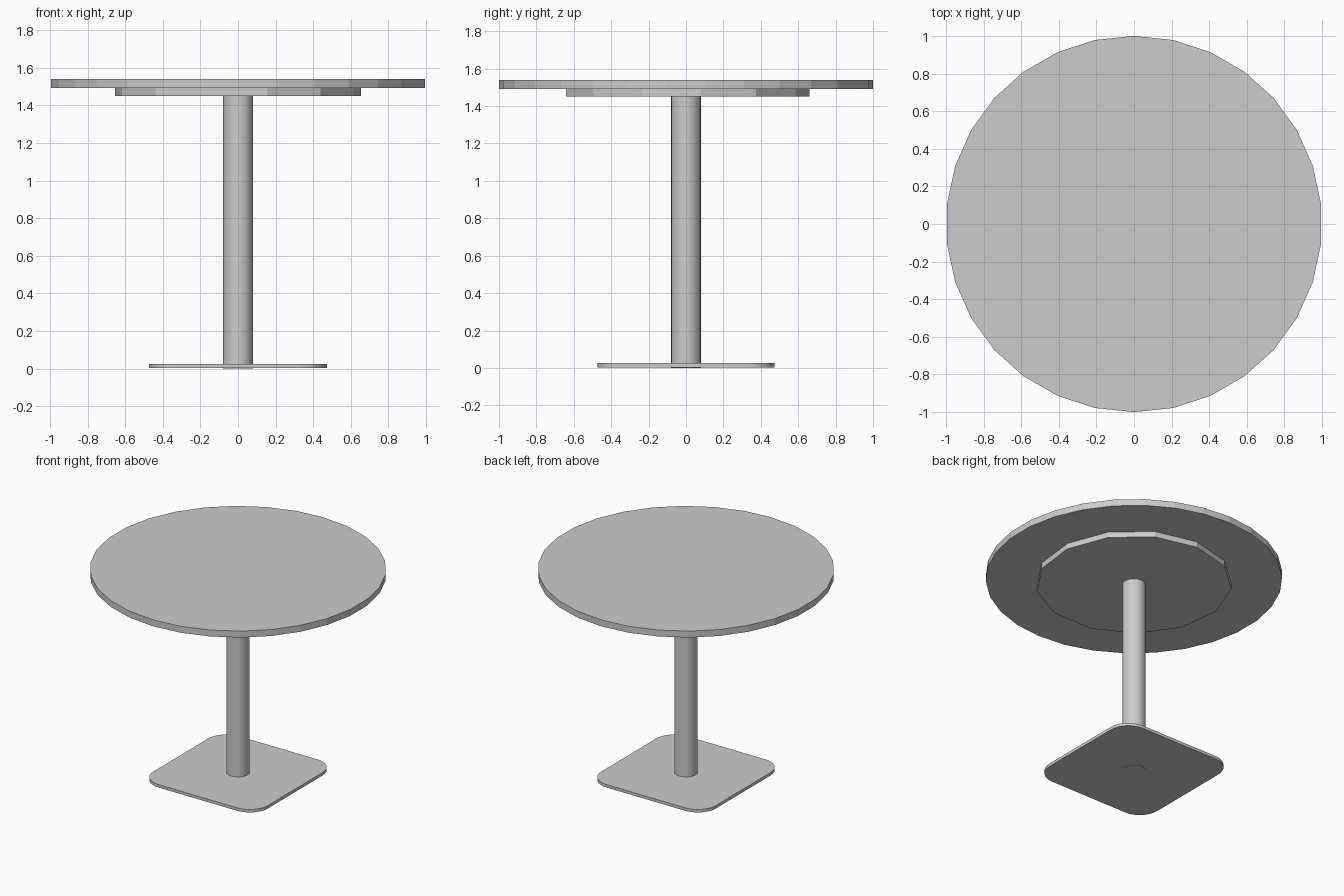
import bpy, bmesh
from math import pi, sin, cos

if "Cube" in bpy.data.objects:
    bpy.data.objects.remove(bpy.data.objects["Cube"])


def prism(name, pts, z0, z1, smooth=False):
    """Extrude a counter-clockwise outline from z0 up to z1."""
    bm = bmesh.new()
    low = [bm.verts.new((x, y, z0)) for x, y in pts]
    high = [bm.verts.new((x, y, z1)) for x, y in pts]
    bm.faces.new(low[::-1])
    bm.faces.new(high)
    n = len(pts)
    for i in range(n):
        j = (i + 1) % n
        side = bm.faces.new((low[i], low[j], high[j], high[i]))
        side.smooth = smooth
    mesh = bpy.data.meshes.new(name)
    bm.to_mesh(mesh)
    bm.free()
    if smooth:
        mesh.set_sharp_from_angle(angle=pi / 6)
    obj = bpy.data.objects.new(name, mesh)
    bpy.context.collection.objects.link(obj)
    return obj


def ring(radius, sides):
    """Regular polygon with one corner on +y."""
    return [(radius * cos(pi / 2 + 2 * pi * i / sides),
             radius * sin(pi / 2 + 2 * pi * i / sides)) for i in range(sides)]


def rounded_square(half, radius, steps):
    c = half - radius
    pts = []
    for k, (sx, sy) in enumerate([(1, 1), (-1, 1), (-1, -1), (1, -1)]):
        for i in range(steps + 1):
            a = pi / 2 * (k + i / steps)
            pts.append((sx * c + radius * cos(a), sy * c + radius * sin(a)))
    return pts


# Foot plate, with the column showing through its underside
prism("base_plate", rounded_square(0.472, 0.15, 8), 0.003, 0.025, smooth=True)
# Central column
prism("column", ring(0.079, 32), 0.0, 1.45, smooth=True)
# Coarse support disc under the top
prism("support_disc", ring(0.66, 13), 1.45, 1.492)
# Faceted round top
prism("table_top", ring(1.0, 30), 1.492, 1.54)
